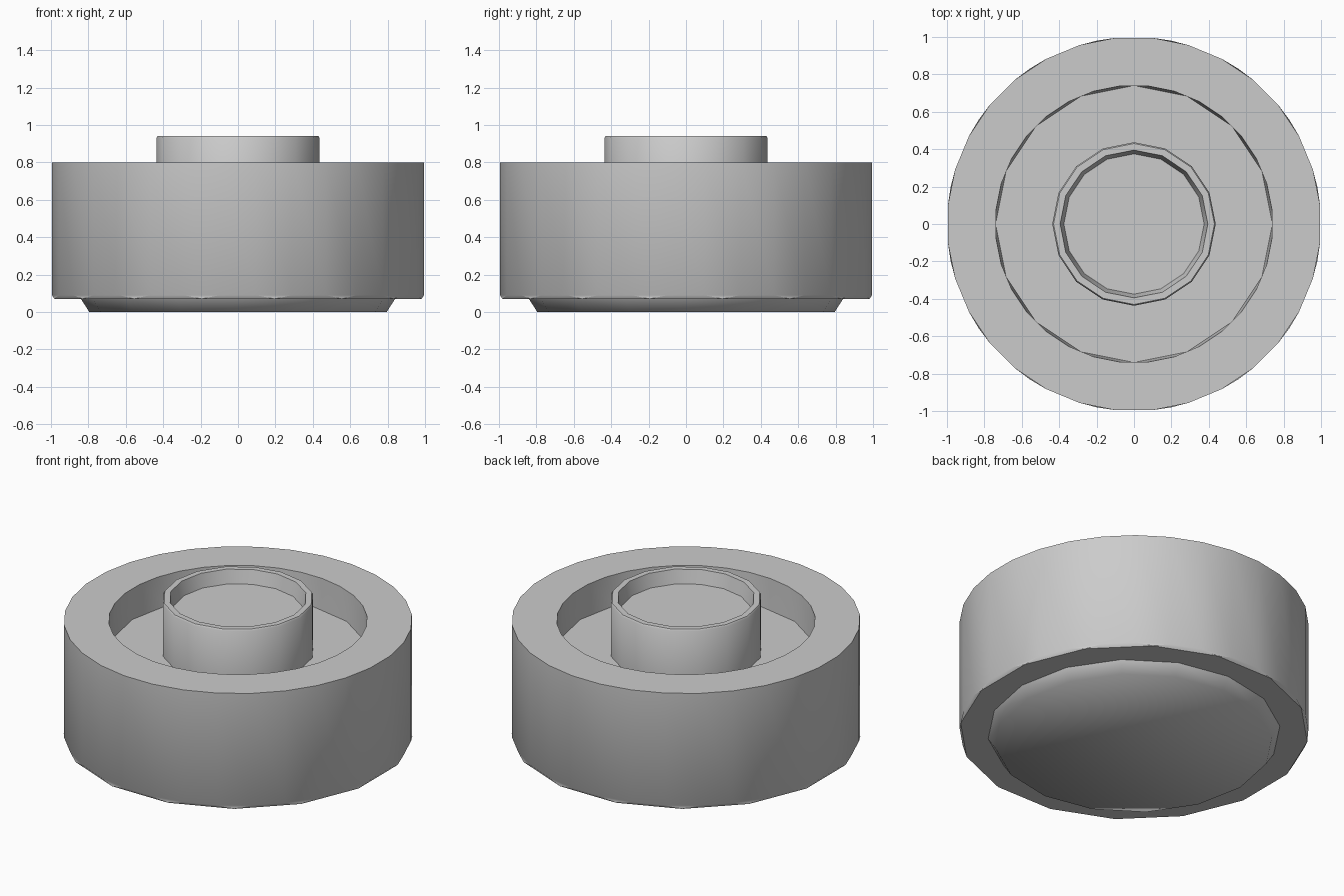
import bpy
import bmesh
from math import cos, sin, pi, radians

cube = bpy.data.objects.get("Cube")
if cube:
    bpy.data.objects.remove(cube, do_unlink=True)

GREY = (0.6, 0.6, 0.6, 1.0)
grey = bpy.data.materials.new("plain_grey")
grey.use_nodes = True
grey.diffuse_color = GREY
grey.node_tree.nodes["Principled BSDF"].inputs["Base Color"].default_value = GREY


def bridge(bm, a, b, shift_a, shift_b):
    """Join two rings that may differ in side count, walking by angle."""
    n, m = len(a), len(b)
    i = j = 0
    while i < n or j < m:
        next_a = (i + 1 + shift_a) / n if i < n else 9
        next_b = (j + 1 + shift_b) / m if j < m else 9
        corners = [a[i % n], b[j % m]]
        step_a = next_a <= next_b + 1e-6
        step_b = next_b <= next_a + 1e-6
        if step_b:
            j += 1
            corners.append(b[j % m])
        if step_a:
            i += 1
            corners.append(a[i % n])
        bm.faces.new(corners)


def turned(name, rings, cap_start=False, cap_end=False, smooth_angle=40):
    """Turned part; each ring is (radius, height, sides, shift in steps)."""
    bm = bmesh.new()
    loops = []
    for radius, z, sides, shift in rings:
        angles = [2 * pi * (k + shift) / sides for k in range(sides)]
        loops.append([bm.verts.new((radius * cos(t), radius * sin(t), z)) for t in angles])
    for k in range(len(rings) - 1):
        bridge(bm, loops[k], loops[k + 1], rings[k][3], rings[k + 1][3])
    if cap_start:
        bm.faces.new(loops[0])
    if cap_end:
        bm.faces.new(loops[-1][::-1])
    mesh = bpy.data.meshes.new(name)
    bm.to_mesh(mesh)
    bm.free()
    mesh.materials.append(grey)
    obj = bpy.data.objects.new(name, mesh)
    bpy.context.collection.objects.link(obj)
    bpy.ops.object.select_all(action="DESELECT")
    obj.select_set(True)
    bpy.context.view_layer.objects.active = obj
    bpy.ops.object.shade_smooth_by_angle(angle=radians(smooth_angle))
    return obj


FINE, COARSE = 32, 16
FLOOR = 0.605

# Thick outer ring with the recessed floor and stepped underside
turned("outer_ring", [
    (0.74, FLOOR, COARSE, 0),
    (0.742, 0.8, FINE, 0.5),
    (1.0, 0.8, FINE, 0.5),
    (1.0, 0.09, FINE, 0.5),
    (1.0, 0.07, COARSE, 0.5),
    (0.84, 0.07, COARSE, 0),
], cap_start=True)

# Raised hub with a shallow dish in its top
turned("centre_hub", [
    (0.375, 0.855, COARSE, 0),
    (0.395, 0.94, COARSE, 0),
    (0.43, 0.94, COARSE, 0),
    (0.437, 0.93, COARSE, 0),
    (0.437, FLOOR, COARSE, 0),
], cap_start=True)

# Tapered foot, softly shaded all over
turned("tapered_foot", [
    (0.84, 0.07, COARSE, 0),
    (0.795, 0.0, COARSE, 0),
], cap_end=True, smooth_angle=80)
